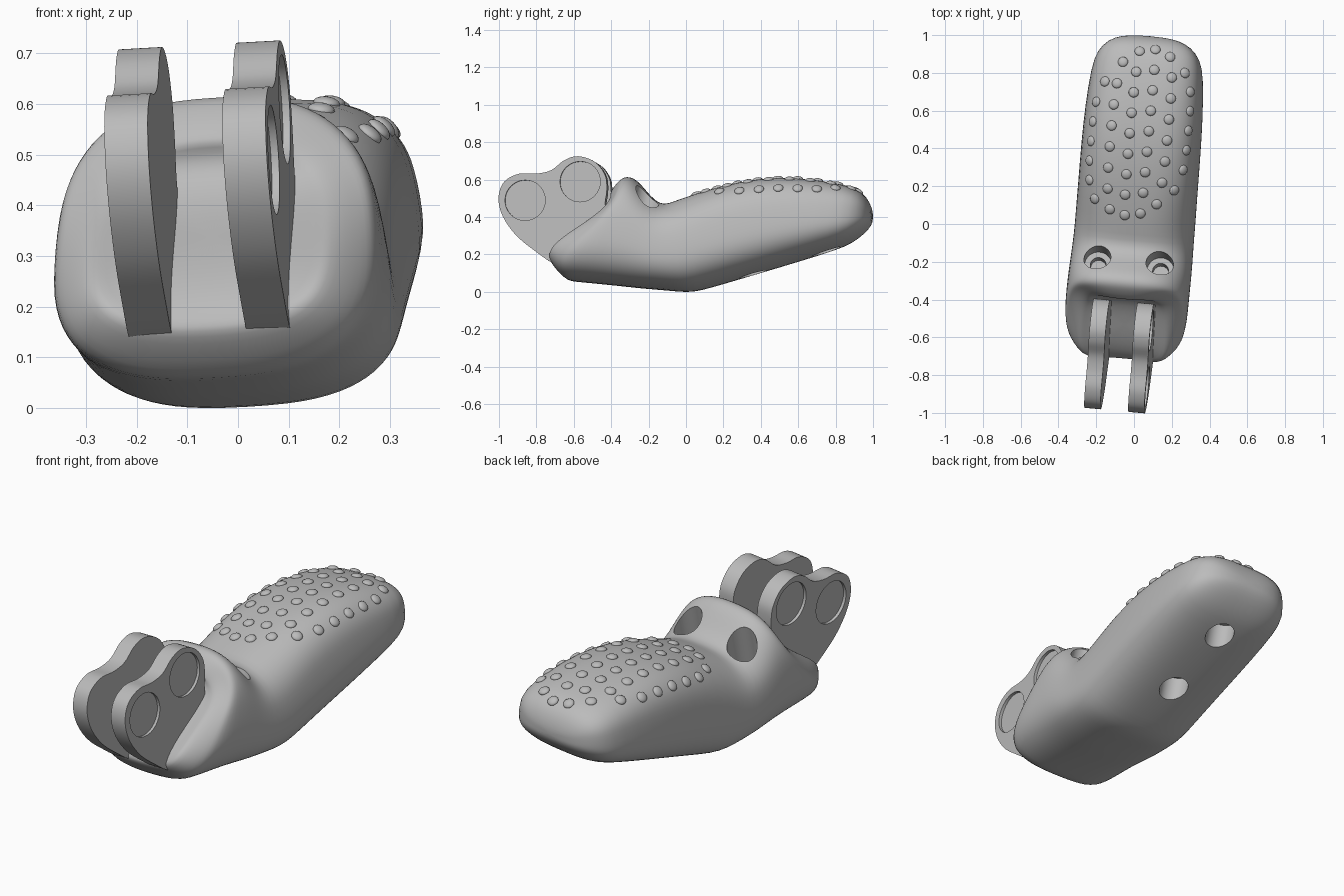
import bpy, bmesh, math
from mathutils import Matrix, Vector
from mathutils.bvhtree import BVHTree

cube = bpy.data.objects.get("Cube")
if cube:
    bpy.data.objects.remove(cube)

grey = bpy.data.materials.new("plain grey")
grey.use_nodes = True
grey.diffuse_color = (0.5, 0.5, 0.5, 1)
grey.node_tree.nodes["Principled BSDF"].inputs["Base Color"].default_value = (0.5, 0.5, 0.5, 1)


def make(name, bm):
    bmesh.ops.recalc_face_normals(bm, faces=bm.faces)
    mesh = bpy.data.meshes.new(name)
    bm.to_mesh(mesh)
    bm.free()
    mesh.materials.append(grey)
    obj = bpy.data.objects.new(name, mesh)
    bpy.context.collection.objects.link(obj)
    return obj


def bake(obj):
    bpy.context.view_layer.update()
    graph = bpy.context.evaluated_depsgraph_get()
    mesh = bpy.data.meshes.new_from_object(obj.evaluated_get(graph))
    obj.modifiers.clear()
    obj.data = mesh


def drill(obj, centre, axis, radius, depth, lead=0.15):
    """Cut a round hole that enters along -axis at centre."""
    axis = Vector(axis).normalized()
    bm = bmesh.new()
    mid = Vector(centre) + axis * (lead - depth) / 2
    place = Matrix.Translation(mid) @ axis.to_track_quat('Z', 'Y').to_matrix().to_4x4()
    bmesh.ops.create_cone(bm, cap_ends=True, segments=40, radius1=radius,
                          radius2=radius, depth=lead + depth, matrix=place)
    cutter = make("hole_cutter", bm)
    cutter.hide_render = True
    mod = obj.modifiers.new("hole", 'BOOLEAN')
    mod.operation, mod.solver, mod.object = 'DIFFERENCE', 'EXACT', cutter
    bake(obj)
    bpy.data.objects.remove(cutter)


# Body: rounded sections given as bottom y, z, top y, z, half width, front bulge
SECTIONS = [
    (.998, .385, .998, .42, .07, 0), (.985, .355, .99, .46, .155, 0),
    (.95, .315, .965, .512, .222, 0), (.88, .262, .92, .55, .272, 0),
    (.8, .228, .82, .582, .296, 0), (.6, .165, .6, .612, .311, 0),
    (.4, .105, .4, .608, .315, 0), (.2, .046, .2, .568, .315, 0),
    (.07, .008, .02, .514, .316, 0), (0, 0, -.06, .485, .316, 0),
    (-.1, .01, -.115, .465, .317, 0), (-.2, .018, -.17, .49, .32, 0),
    (-.28, .025, -.225, .555, .322, 0), (-.36, .034, -.265, .6, .323, .01),
    (-.44, .042, -.3, .618, .323, .03), (-.52, .05, -.33, .614, .323, .06),
    (-.6, .057, -.352, .598, .316, .1), (-.635, .063, -.368, .582, .304, .12),
    (-.67, .095, -.383, .565, .28, .13), (-.7, .13, -.396, .545, .252, .13),
    (-.715, .155, -.405, .525, .228, .13),
]
SIDES = 40


def add_ring(bm, section, scale=1.0, recess=0.0):
    yb, zb, yt, zt, width, bulge = section
    ring = []
    for i in range(SIDES):
        a = math.tau * i / SIDES
        c, s = math.cos(a), math.sin(a)
        # the grip end has squarer upper shoulders
        power = .62 if s > 0 and yb > .1 else .75
        u = math.copysign(abs(c) ** power, c) * scale
        v = math.copysign(abs(s) ** power, s) * scale
        t = (v + 1) / 2
        y = yb + (yt - yb) * t + bulge * v * (1 - v * v) + recess
        z = zb + (zt - zb) * t
        ring.append(bm.verts.new((width * u * (1 - 0.08 * v), y, z)))
    return ring


bm = bmesh.new()
rings = [add_ring(bm, s) for s in SECTIONS]
rings += [add_ring(bm, SECTIONS[-1], f, d)
          for f, d in ((.92, .008), (.7, .02), (.4, .025), (.12, .025))]
for a, b in zip(rings, rings[1:]):
    for i in range(SIDES):
        j = (i + 1) % SIDES
        bm.faces.new((a[i], a[j], b[j], b[i]))
bm.faces.new(rings[0])
bm.faces.new(rings[-1])
body = make("body", bm)
body.modifiers.new("smooth", 'SUBSURF').levels = 1
bake(body)
surface = BVHTree.FromPolygons([v.co for v in body.data.vertices],
                               [p.vertices for p in body.data.polygons])

# Screw holes in the saddle and two sockets underneath
for side in (-1, 1):
    spot, axis = Vector((side * .166, -.19, .52)), Vector((0, .25, .97))
    drill(body, spot, axis, .072, .18)
    drill(body, spot, axis, .042, .24)
for y, z in ((.36, .09), (.75, .21)):
    drill(body, (0, y, z), (0, -.2, -1), .069, .09)
    drill(body, (0, y, z), (0, -.2, -1), .042, .14)

# Grip bumps laid in staggered columns on the upper surface
bm = bmesh.new()
for column, start, step, count in ((.05, .05, .109, 9), (.15, .09, .112, 8), (.255, .155, .104, 7)):
    for side in (-1, 1):
        for i in range(count):
            along = 2 * i / (count - 1) - 1
            x = side * column * (1 - .18 * along ** 4)
            y = start + step * i + .2 * x
            hit, normal, _, _ = surface.ray_cast(Vector((x, y, 2)), Vector((0, 0, -1)))
            if hit is None:
                continue
            if normal.z < 0:
                normal = -normal
            place = (Matrix.Translation(hit) @ normal.to_track_quat('Z', 'Y').to_matrix().to_4x4()
                     @ Matrix.Diagonal((1, 1, .5, 1)))
            bmesh.ops.create_uvsphere(bm, u_segments=16, v_segments=10, radius=.027, matrix=place)
bumps = make("grip_bumps", bm)

# Hinge plates: two-lobed outline, smoothed, with round recesses on the outer face
OUTLINE = [(-.993, .495), (-.965, .58), (-.885, .625), (-.79, .626), (-.71, .645), (-.64, .698),
           (-.565, .719), (-.475, .688), (-.42, .615), (-.412, .53), (-.42, .46), (-.4, .36),
           (-.48, .24), (-.58, .15), (-.69, .145), (-.8, .215), (-.9, .298), (-.97, .398)]


def smooth_loop(points, steps=5):
    n, out = len(points), []
    for i in range(n):
        p, q, r, s = (Vector(points[(i + k) % n]) for k in (-1, 0, 1, 2))
        for k in range(steps):
            t = k / steps
            out.append(q + (r - p) * t / 2 + (p * 2 - q * 5 + r * 4 - s) * t * t / 2
                       + (q * 3 - p - r * 3 + s) * t ** 3 / 2)
    return out


plates = []
for name, side in (("right_hinge_plate", -1), ("left_hinge_plate", 1)):
    bm = bmesh.new()
    face = bm.faces.new([bm.verts.new((side * .117 - .043, y, z)) for y, z in smooth_loop(OUTLINE)])
    swept = bmesh.ops.extrude_face_region(bm, geom=[face])["geom"]
    bmesh.ops.translate(bm, vec=(.086, 0, 0), verts=[g for g in swept if isinstance(g, bmesh.types.BMVert)])
    plate = make(name, bm)
    for y, z in ((-.85, .483), (-.555, .583)):
        drill(plate, (side * .16, y, z), (side, 0, 0), .108, .015, .03)
    plates.append(plate)

# Lean and turn the whole part, rest it on the ground and shade it
parts = [body, bumps] + plates
turn = Matrix.Rotation(math.radians(-5.3), 4, 'Z') @ Matrix.Rotation(math.radians(-3.2), 4, 'Y')
pivot = Matrix.Translation((0, 0, .3))
for obj in parts:
    obj.data.transform(pivot @ turn @ pivot.inverted())
floor = min(v.co.z for v in body.data.vertices)
for obj in parts:
    obj.data.transform(Matrix.Translation((0, 0, -floor)))
    bpy.ops.object.select_all(action='DESELECT')
    obj.select_set(True)
    bpy.context.view_layer.objects.active = obj
    bpy.ops.object.shade_smooth_by_angle(angle=math.radians(35))
